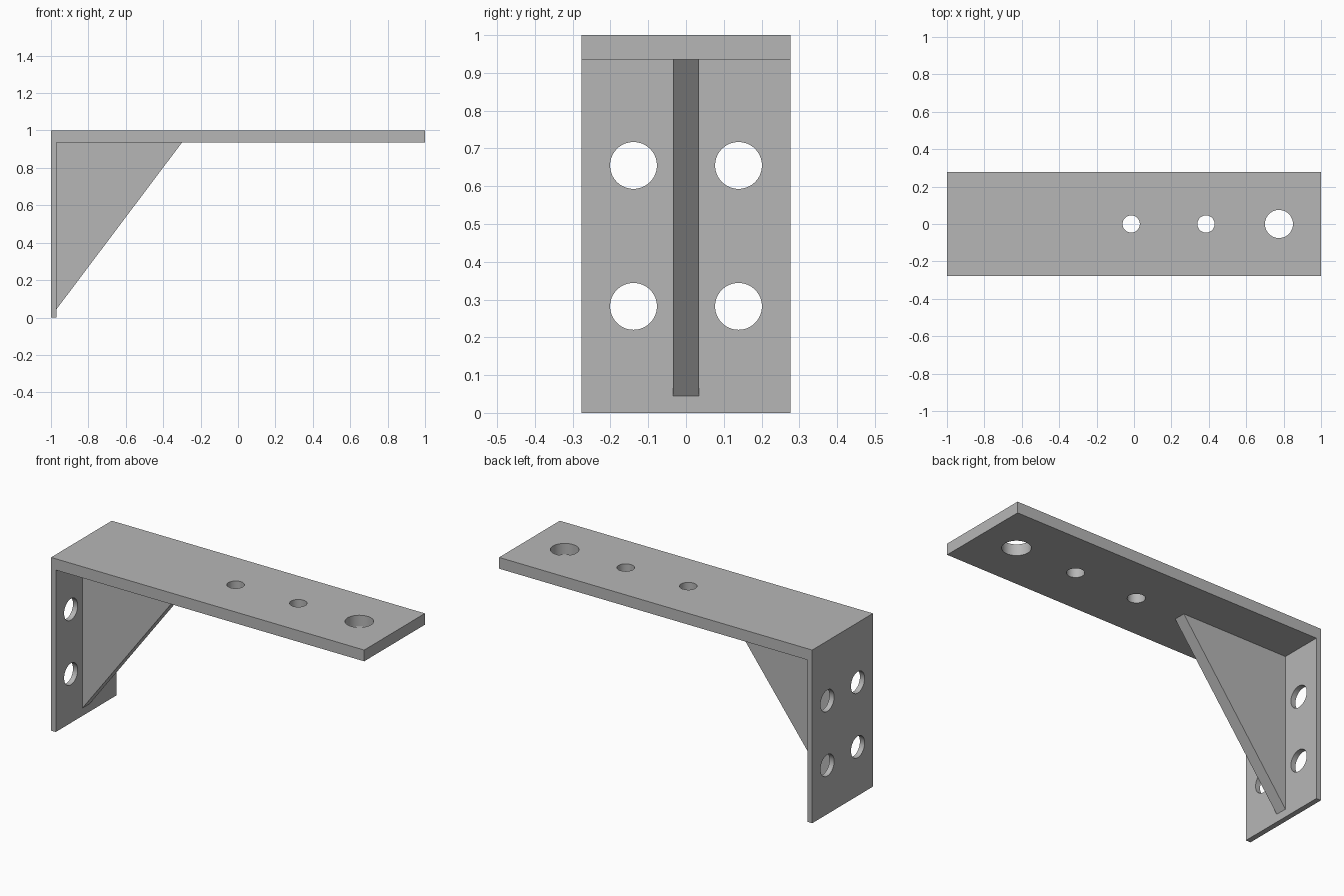
import bpy
import bmesh
import math
from mathutils import Vector

cube = bpy.data.objects.get("Cube")
if cube:
    bpy.data.objects.remove(cube, do_unlink=True)

HALF_WIDTH = 0.277
TOP_UNDERSIDE = 0.935
WALL_INNER = -0.97

# Plain grey metal
GREY = (0.47, 0.47, 0.47, 1)
metal = bpy.data.materials.new("grey_metal")
metal.use_nodes = True
metal.diffuse_color = GREY
metal.node_tree.nodes["Principled BSDF"].inputs["Base Color"].default_value = GREY


def extrude_profile(name, points, half_width):
    """Extrude an (x, z) outline symmetrically along y."""
    bm = bmesh.new()
    face = bm.faces.new([bm.verts.new((x, -half_width, z)) for x, z in points])
    result = bmesh.ops.extrude_face_region(bm, geom=[face])
    moved = [v for v in result["geom"] if isinstance(v, bmesh.types.BMVert)]
    bmesh.ops.translate(bm, verts=moved, vec=Vector((0, 2 * half_width, 0)))
    bmesh.ops.recalc_face_normals(bm, faces=bm.faces)
    mesh = bpy.data.meshes.new(name)
    bm.to_mesh(mesh)
    bm.free()
    mesh.materials.append(metal)
    obj = bpy.data.objects.new(name, mesh)
    bpy.context.collection.objects.link(obj)
    return obj


def drill(target, location, radius, along_x=False):
    """Cut a round hole through the target."""
    bpy.ops.mesh.primitive_cylinder_add(
        vertices=64, radius=radius, depth=0.3, location=location,
        rotation=(0, math.pi / 2 if along_x else 0, 0))
    cutter = bpy.context.object
    cutter.name = "hole_cutter"
    cutter.hide_render = True
    cutter.data.materials.append(metal)
    mod = target.modifiers.new("hole", "BOOLEAN")
    mod.operation = "DIFFERENCE"
    mod.solver = "EXACT"
    mod.object = cutter
    bpy.context.view_layer.objects.active = target
    bpy.ops.object.modifier_apply(modifier=mod.name)
    bpy.data.objects.remove(cutter, do_unlink=True)


# L-shaped bracket: thick shelf arm and thinner wall plate
bracket = extrude_profile("bracket", [
    (-1, 0), (WALL_INNER, 0), (WALL_INNER, TOP_UNDERSIDE),
    (1, TOP_UNDERSIDE), (1, 1), (-1, 1)], HALF_WIDTH)

# Holes along the shelf arm
for x, radius in ((-0.015, 0.046), (0.385, 0.046), (0.775, 0.075)):
    drill(bracket, (x, 0, 0.97), radius)

# Four mounting holes in the wall plate
for y in (-0.139, 0.139):
    for z in (0.282, 0.655):
        drill(bracket, (-1, y, z), 0.062, along_x=True)

# Triangular stiffening rib
rib = extrude_profile("stiffening_rib", [
    (WALL_INNER, 0.045), (-0.3, TOP_UNDERSIDE), (WALL_INNER, TOP_UNDERSIDE)], 0.034)

# Smooth hole walls, crisp edges
bpy.ops.object.select_all(action="DESELECT")
bracket.select_set(True)
bpy.context.view_layer.objects.active = bracket
bpy.ops.object.shade_smooth_by_angle(angle=math.radians(30))
